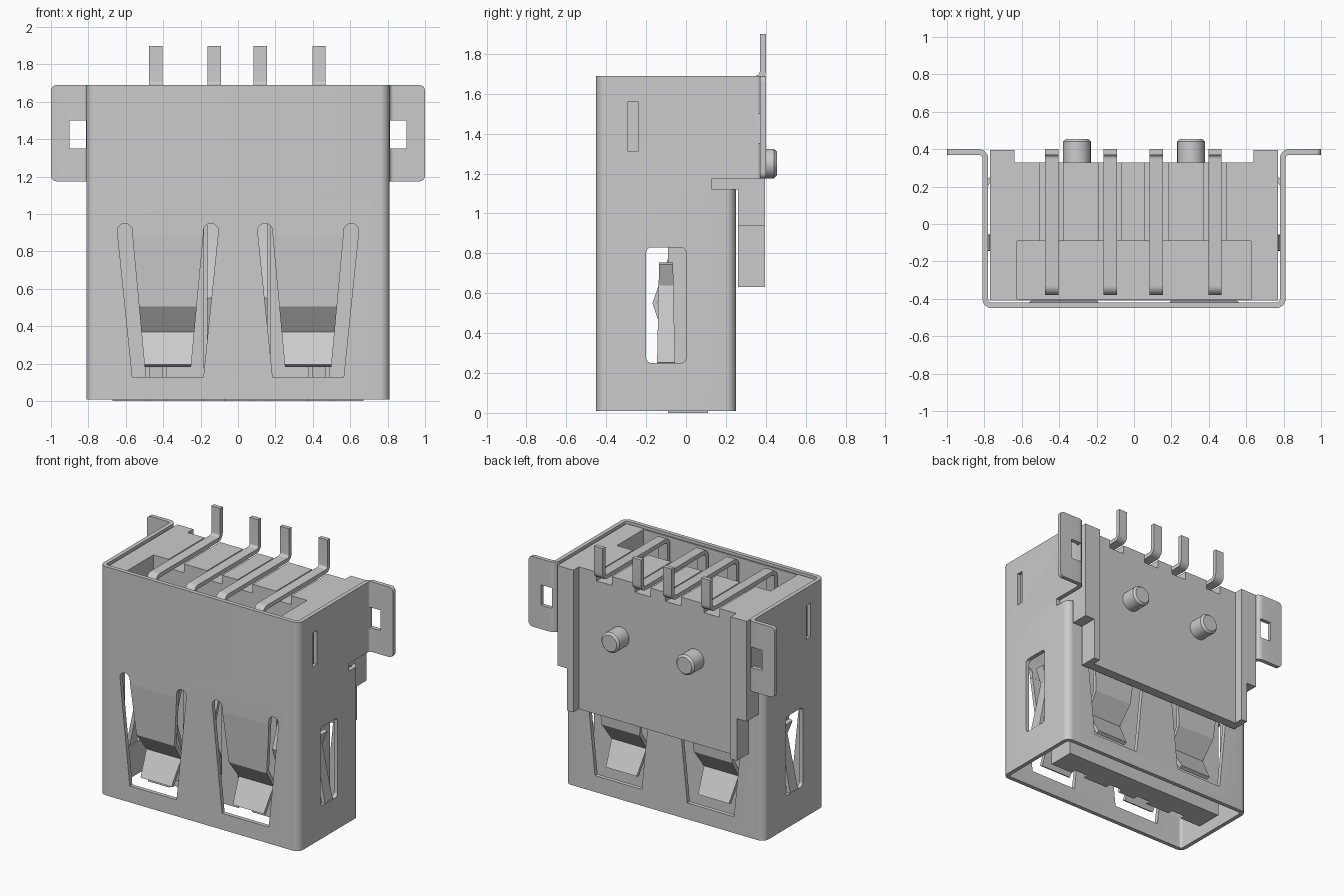
import bpy, bmesh, math
from mathutils import Vector

if "Cube" in bpy.data.objects:
    bpy.data.objects.remove(bpy.data.objects["Cube"])

T = 0.03  # sheet metal thickness


def finish(name, bm):
    bmesh.ops.recalc_face_normals(bm, faces=bm.faces)
    me = bpy.data.meshes.new(name)
    bm.to_mesh(me)
    bm.free()
    ob = bpy.data.objects.new(name, me)
    bpy.context.collection.objects.link(ob)
    return ob


def box(name, x0, x1, y0, y1, z0, z1):
    bm = bmesh.new()
    bmesh.ops.create_cube(bm, size=1)
    for v in bm.verts:
        v.co = ((x0 + x1) / 2 + v.co.x * (x1 - x0), (y0 + y1) / 2 + v.co.y * (y1 - y0),
                (z0 + z1) / 2 + v.co.z * (z1 - z0))
    return finish(name, bm)


def prism(name, pts, place, lo, hi):
    bm = bmesh.new()
    a = [bm.verts.new(place(p[0], p[1], lo)) for p in pts]
    b = [bm.verts.new(place(p[0], p[1], hi)) for p in pts]
    bm.faces.new(a)
    bm.faces.new(b)
    for i in range(len(a)):
        j = (i + 1) % len(a)
        bm.faces.new((a[i], a[j], b[j], b[i]))
    return finish(name, bm)


def fillet(pts, r, closed=False, seg=6):
    pts = [Vector(p) for p in pts]
    n, out = len(pts), []
    for i, p in enumerate(pts):
        if not closed and i in (0, n - 1):
            out.append(p)
            continue
        u = (pts[i - 1] - p).normalized()
        w = (pts[(i + 1) % n] - p).normalized()
        half = u.angle(w) / 2
        c = p + (u + w).normalized() * (r / math.sin(half))
        s, e = p + u * (r / math.tan(half)) - c, p + w * (r / math.tan(half)) - c
        for k in range(seg + 1):
            d = s.lerp(e, k / seg)
            out.append(c + d.normalized() * r)
    return out


def band(name, path, t, place, closed=False):
    """Bent sheet: thicken a 2D path, then place(a, b, side) spreads it to its width."""
    path = [Vector(p) for p in path]
    n, bm, rings = len(path), bmesh.new(), []
    for i, p in enumerate(path):
        a = path[i - 1] if closed or i else None
        b = path[(i + 1) % n] if closed or i < n - 1 else None
        d1 = (p - a).normalized() if a is not None else (b - p).normalized()
        d2 = (b - p).normalized() if b is not None else d1
        nor = Vector((-(d1 + d2).y, (d1 + d2).x)).normalized()
        nor *= t / 2 / max(0.3, nor.dot(Vector((-d1.y, d1.x))))
        q, r = p + nor, p - nor
        rings.append([bm.verts.new(place(c.x, c.y, s)) for c, s in ((q, -1), (q, 1), (r, 1), (r, -1))])
    for i in range(n if closed else n - 1):
        a, b = rings[i], rings[(i + 1) % n]
        for k in range(4):
            bm.faces.new((a[k], a[(k + 1) % 4], b[(k + 1) % 4], b[k]))
    if not closed:
        bm.faces.new(rings[0])
        bm.faces.new(rings[-1])
    return finish(name, bm)


def cut(ob, cutters):
    bpy.context.view_layer.objects.active = ob
    for c in cutters:
        m = ob.modifiers.new("cut", 'BOOLEAN')
        m.operation, m.object, m.solver = 'DIFFERENCE', c, 'EXACT'
        bpy.ops.object.modifier_apply(modifier=m.name)
        bpy.data.objects.remove(c)


def upright(z0, z1):
    return lambda a, b, s: (a, b, z0 if s < 0 else z1)


# Shell: closed tube below, short lip, then open channel with mounting flanges
X, YF, YB = 0.795, -0.435, 0.235
lower = band("shell_lower", fillet([(X, YB), (X, YF), (-X, YF), (-X, YB)], 0.035, True), T,
             upright(0.01, 1.12), True)
band("shell_lip", fillet([(X, 0.13), (X, YF), (-X, YF), (-X, 0.13)], 0.035), T, upright(1.12, 1.175))
upper = band("shell_upper", fillet([(1, 0.385), (X, 0.385), (X, YF), (-X, YF), (-X, 0.385), (-1, 0.385)], 0.035),
             T, upright(1.175, 1.69))
bm = bmesh.new()
bm.from_mesh(upper.data)
ends = [e for e in bm.edges if all(abs(v.co.x) > 0.999 for v in e.verts)
        and abs(e.verts[0].co.z - e.verts[1].co.z) < 0.01]
bmesh.ops.bevel(bm, geom=ends, offset=0.03, segments=4, affect='EDGES', profile=0.5)
bm.to_mesh(upper.data)
bm.free()

# Flange windows and small side slots
cut(upper, [box("cut", *sorted((s * 0.812, s * 0.9)), 0.3, 0.5, 1.35, 1.5) for s in (-1, 1)]
    + [box("cut", -1.1, 1.1, -0.29, -0.24, 1.31, 1.56)])

# Spring windows in front, back and sides
window = [(-0.19, 0.13), (0.19, 0.13)]
for s in (1, -1):
    arc = [(s * (0.23 + 0.04 * math.cos(a)), 0.91 + 0.04 * math.sin(a))
           for a in [math.pi * k / 8 for k in range(9)]] + [(s * 0.19, 0.88)]
    window += arc if s > 0 else arc[::-1]
cutters = [prism("cut", [(x + c, z) for x, z in window], lambda a, b, h: (a, h, b), -0.6, 0.4)
           for c in (-0.375, 0.375)]
side = fillet([(-0.2, 0.25), (0, 0.25), (0, 0.83), (-0.2, 0.83)], 0.028, True)
cutters.append(prism("cut", side, lambda a, b, h: (h, a, b), -1, 1))
cut(lower, cutters)

# Leaf springs
leaf = [(0, 0.89), (0.025, 0.51), (0.125, 0.37), (0.03, 0.19)]
for wall, y0, d in (("front", YF, 1), ("back", YB, -1)):
    for c in (-0.375, 0.375):
        band(wall + "_spring", leaf, T * 0.9,
             lambda a, b, s: (c + s * (0.125 + 0.065 * (b - 0.19) / 0.7), y0 + d * a, b))
for d in (-1, 1):
    band("side_spring", [(0, 0.25), (0.08, 0.64), (0.035, 0.75)], T * 0.9,
         lambda a, b, s: (d * (X - a), -0.1 + s * (0.045 - 0.02 * (b - 0.25)), b))

# Insulating housing with contact pocket and lead grooves
PINS = (-0.44, -0.128, 0.12, 0.433)
core = box("housing_core", -0.77, 0.77, -0.41, 0.33, 1.12, 1.675)
cut(core, [box("cut", -0.625, 0.625, -0.4, -0.09, 1.32, 2)]
    + [box("cut", x - 0.062, x + 0.062, -0.2, 0.5, 1.61, 2) for x in PINS])
box("back_plate", -0.69, 0.69, 0.26, 0.33, 0.63, 1.12)
for s in (-1, 1):
    box("back_rib", *sorted((s * 0.64, s * 0.69)), 0.33, 0.395, 0.63, 1.675)
    box("outer_rib_upper", *sorted((s * 0.69, s * 0.77)), 0.33, 0.395, 0.94, 1.675)
    box("outer_rib_lower", *sorted((s * 0.69, s * 0.77)), 0.26, 0.33, 0.94, 1.12)

# Locating pegs
for x in (-0.305, 0.305):
    prof = [(0.32, 0.074), (0.44, 0.074), (0.455, 0.06)]
    bm = bmesh.new()
    rings = [[bm.verts.new((x + r * math.cos(k * math.pi / 16), y, 1.25 + r * math.sin(k * math.pi / 16)))
              for k in range(32)] for y, r in prof]
    for a, b in zip(rings, rings[1:]):
        for k in range(32):
            bm.faces.new((a[k], a[(k + 1) % 32], b[(k + 1) % 32], b[k]))
    bm.faces.new(rings[0])
    bm.faces.new(rings[-1])
    finish("locating_peg", bm)

# Tongue with contact grooves, spring contacts and bent leads
tongue = box("tongue", -0.67, 0.67, -0.09, 0.11, 0, 1.12)
cut(tongue, [box("cut", x - 0.055, x + 0.055, -0.2, -0.05, -0.1, 1.3) for x in PINS])
for x in PINS:
    band("contact", [(-0.065, 0.06), (-0.07, 0.3), (-0.155, 0.55), (-0.075, 0.78), (-0.065, 1.12)],
         0.025, lambda a, b, s: (x + s * 0.037, a, b))
    lead = fillet([(-0.365, 1.32), (-0.365, 1.675), (0.385, 1.675), (0.385, 1.9)], 0.035)
    band("lead", lead, T, lambda a, b, s: (x + s * 0.036, a, b))

# Smooth rounded bends, keep sheet edges sharp
bpy.ops.object.select_all(action='SELECT')
bpy.context.view_layer.objects.active = lower
bpy.ops.object.shade_smooth_by_angle(angle=math.radians(25))
